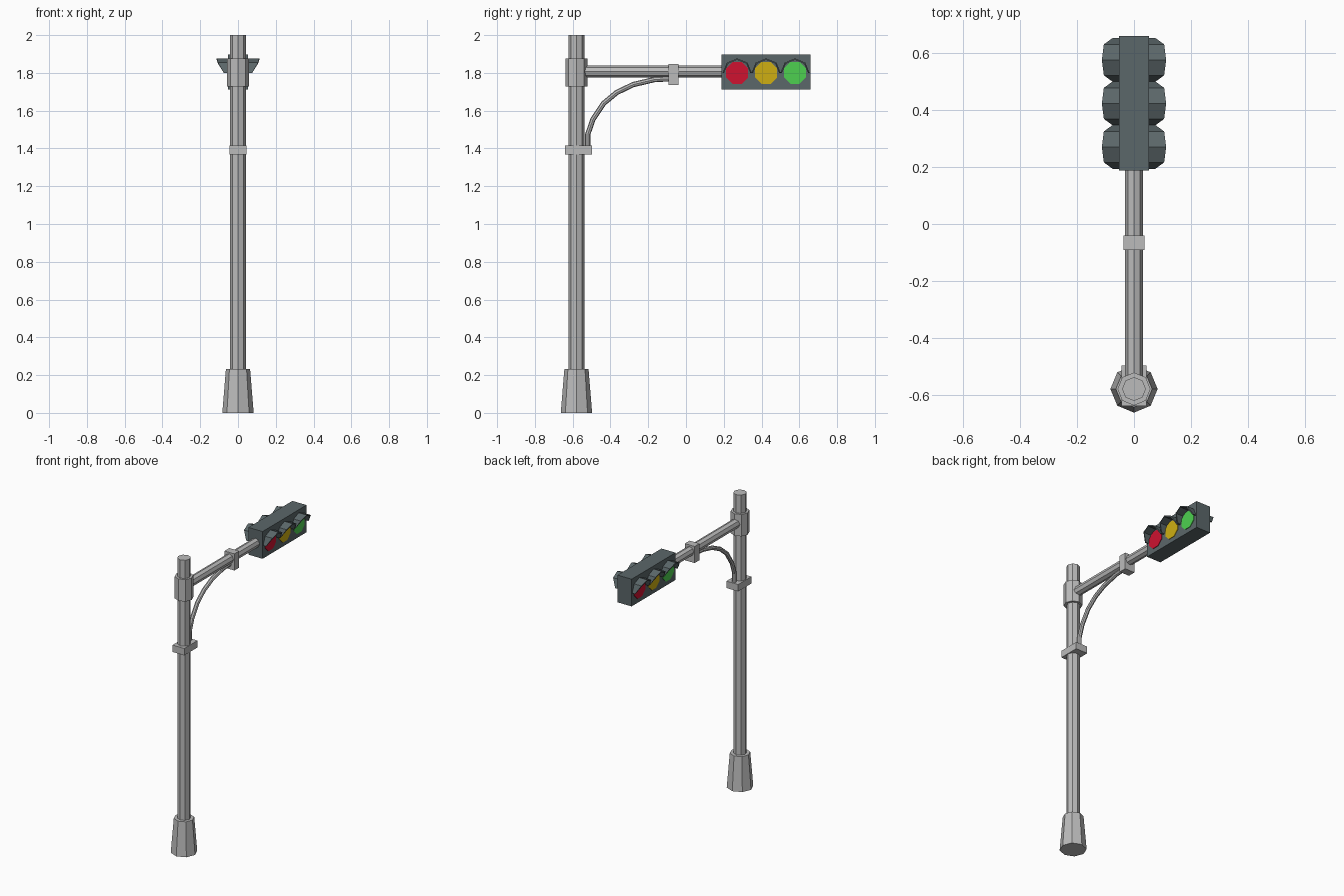
import bpy, bmesh, math
from mathutils import Vector, Matrix

if "Cube" in bpy.data.objects:
    bpy.data.objects.remove(bpy.data.objects["Cube"])


def material(name, rgb):
    m = bpy.data.materials.new(name)
    m.diffuse_color = (*rgb, 1)
    m.use_nodes = True
    m.node_tree.nodes["Principled BSDF"].inputs["Base Color"].default_value = m.diffuse_color
    return m


STEEL = material("light grey steel", (0.50, 0.50, 0.50))
HOUSING = material("dark slate", (0.105, 0.135, 0.142))
RED = material("signal red", (0.62, 0.006, 0.03))
AMBER = material("signal amber", (0.62, 0.43, 0.006))
GREEN = material("signal green", (0.075, 0.63, 0.08))


def finish(name, bm, mat):
    bmesh.ops.recalc_face_normals(bm, faces=bm.faces)
    me = bpy.data.meshes.new(name)
    bm.to_mesh(me)
    bm.free()
    me.materials.append(mat)
    ob = bpy.data.objects.new(name, me)
    bpy.context.collection.objects.link(ob)
    return ob


def prism(name, a, b, r1, r2, mat, turn=0):
    """Octagonal tapered bar from point a to point b."""
    a, b = Vector(a), Vector(b)
    bm = bmesh.new()
    rot = (b - a).to_track_quat('Z', 'Y').to_matrix().to_4x4()
    bmesh.ops.create_cone(bm, cap_ends=True, segments=8, radius1=r1, radius2=r2,
                          depth=(b - a).length,
                          matrix=Matrix.Translation((a + b) / 2) @ rot
                          @ Matrix.Rotation(turn, 4, 'Z'))
    return finish(name, bm, mat)


def box(name, lo, hi, mat):
    lo, hi = Vector(lo), Vector(hi)
    bm = bmesh.new()
    bmesh.ops.create_cube(bm, size=1, matrix=Matrix.Translation((lo + hi) / 2)
                          @ Matrix.Diagonal((*(hi - lo), 1)))
    return finish(name, bm, mat)


def tube(name, path, r, sides, mat):
    """Bar swept along a path in the y-z plane."""
    bm = bmesh.new()
    pts = [Vector((0, y, z)) for y, z in path]
    rings = []
    for i, p in enumerate(pts):
        t = (pts[min(i + 1, len(pts) - 1)] - pts[max(i - 1, 0)]).normalized()
        side = Vector((1, 0, 0))
        up = side.cross(t)
        rings.append([bm.verts.new(p + r * (math.cos(k * math.tau / sides) * side
                                            + math.sin(k * math.tau / sides) * up))
                      for k in range(sides)])
    for u, v in zip(rings, rings[1:]):
        for k in range(sides):
            n = (k + 1) % sides
            bm.faces.new((u[k], u[n], v[n], v[k]))
    bm.faces.new(rings[0])
    bm.faces.new(rings[-1])
    return finish(name, bm, mat)


def visor(name, sx, y, z):
    """Half-octagon hood, long at the crown and short at the sides."""
    outer, inner = 0.077, 0.069
    reach = [0.075, 0.106, 0.113, 0.106, 0.075]
    bm = bmesh.new()
    rows = []
    for i, x in enumerate(reach):
        c, s = math.cos(i * math.pi / 4), math.sin(i * math.pi / 4)
        rows.append([bm.verts.new((sx * px, y + r * c, z + r * s))
                     for px, r in ((0.05, outer), (x, outer), (x, inner), (0.05, inner))])
    for u, v in zip(rows, rows[1:]):
        for k in range(4):
            n = (k + 1) % 4
            bm.faces.new((u[k], u[n], v[n], v[k]))
    bm.faces.new(rows[0])
    bm.faces.new(rows[-1])
    return finish(name, bm, HOUSING)


PY = -0.58   # pole axis
AZ = 1.807   # arm height

# Upright pole, flared foot and collar
prism("pole", (0, PY, 0), (0, PY, 2.0), 0.042, 0.042, STEEL)
prism("pole_base", (0, PY, 0), (0, PY, 0.232), 0.083, 0.064, STEEL)
prism("arm_collar", (0, PY, 1.727), (0, PY, 1.876), 0.058, 0.058, STEEL)

# Horizontal arm with curved brace and clamps
prism("arm", (0, PY, AZ), (0, 0.2, AZ), 0.031, 0.031, STEEL)
box("pole_clamp", (-0.044, -0.64, 1.369), (0.044, -0.498, 1.416), STEEL)
box("arm_clamp", (-0.037, -0.092, 1.735), (0.037, -0.04, 1.848), STEEL)
tube("brace", [(-0.52, 1.40), (-0.52, 1.475), (-0.493, 1.553), (-0.437, 1.638),
               (-0.367, 1.696), (-0.28, 1.738), (-0.166, 1.765), (-0.06, 1.77)],
     0.014, 8, STEEL)

# Signal head: housing, lenses and visors on both sides (order turned on the far side)
box("signal_housing", (-0.053, 0.188, 1.712), (0.053, 0.66, 1.897), HOUSING)
LZ, MID, STEP = 1.80, 0.424, 0.153
for sx, side in ((1, "right"), (-1, "left")):
    for k, (mat, label) in enumerate(((RED, "red"), (AMBER, "amber"), (GREEN, "green"))):
        y = MID + sx * (k - 1) * STEP
        prism(f"{label}_lens_{side}", (sx * 0.05, y, LZ), (sx * 0.057, y, LZ),
              0.063, 0.063, mat, math.pi / 8)
        visor(f"{label}_visor_{side}", sx, y, LZ)
